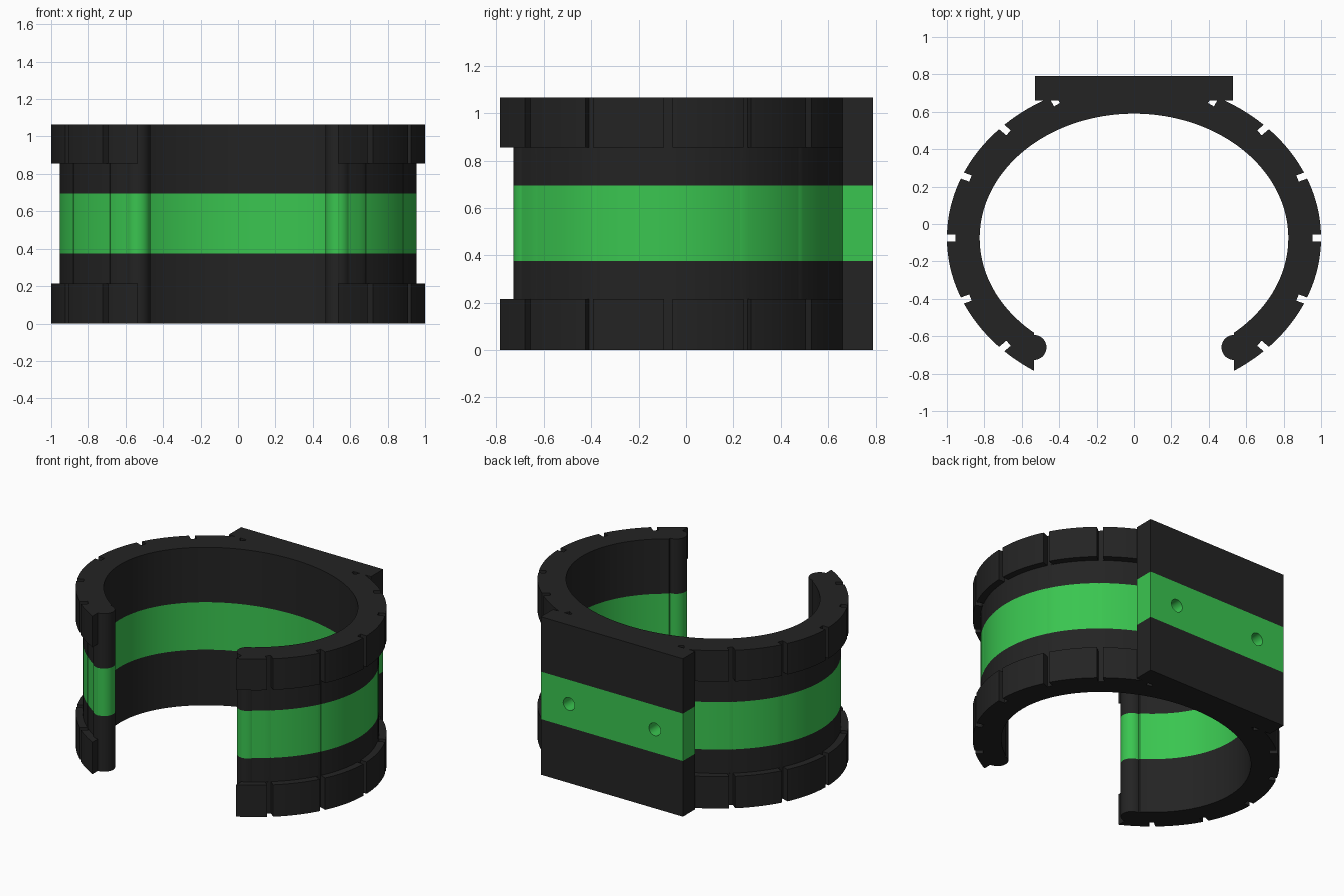
import bpy, bmesh
from math import cos, sin, pi, acos, radians, hypot

if "Cube" in bpy.data.objects:
    bpy.data.objects.remove(bpy.data.objects["Cube"])

H = 1.065            # total height
CY = -0.075          # centre of the oval
OUTER, MID, INNER = (1.0, 0.84), (0.955, 0.79), (0.825, 0.665)
GAP = 0.535          # half width of the front opening


def material(name, rgb):
    m = bpy.data.materials.new(name)
    m.use_nodes = True
    m.diffuse_color = (*rgb, 1)
    m.node_tree.nodes["Principled BSDF"].inputs["Base Color"].default_value = (*rgb, 1)
    return m


black = material("matte black", (0.017, 0.017, 0.017))
green = material("bright green", (0.042, 0.56, 0.08))


def arc(radii, half_gap, n=120):
    """Oval arc that runs round the back and stops at the front opening."""
    a = acos(half_gap / radii[0])
    ts = [-a + (pi + 2 * a) * i / n for i in range(n + 1)]
    return [(radii[0] * cos(t), CY + radii[1] * sin(t)) for t in ts]


def circle(cx, cy, r, n=32):
    return [(cx + r * cos(2 * pi * i / n), cy + r * sin(2 * pi * i / n)) for i in range(n)]


def prism(name, outline, z0, z1):
    """Extrude a flat outline from z0 to z1."""
    bm = bmesh.new()
    face = bm.faces.new([bm.verts.new((x, y, z0)) for x, y in outline])
    ext = bmesh.ops.extrude_face_region(bm, geom=[face])["geom"]
    bmesh.ops.translate(bm, vec=(0, 0, z1 - z0),
                        verts=[v for v in ext if isinstance(v, bmesh.types.BMVert)])
    bmesh.ops.recalc_face_normals(bm, faces=bm.faces)
    me = bpy.data.meshes.new(name)
    bm.to_mesh(me)
    bm.free()
    ob = bpy.data.objects.new(name, me)
    bpy.context.collection.objects.link(ob)
    return ob


def combine(target, tool, operation):
    """Apply a boolean and discard the tool."""
    mod = target.modifiers.new("cut", "BOOLEAN")
    mod.operation, mod.solver, mod.object = operation, "EXACT", tool
    bpy.context.view_layer.objects.active = target
    bpy.ops.object.modifier_apply(modifier=mod.name)
    bpy.data.objects.remove(tool)


# Open oval cuff
cuff = prism("cuff", arc(OUTER, GAP) + arc(INNER, GAP)[::-1], 0, H)

# Recessed band between the two rims
combine(cuff, prism("recess_cutter", arc((1.2, 1.04), 0.4) + arc(MID, 0.4)[::-1],
                    0.215, 0.855), "DIFFERENCE")

# Grip notches through both rims
for deg in range(-40, 221, 20):
    if deg in (80, 100):
        continue
    c, s = cos(radians(deg)), sin(radians(deg))
    near = 1 / hypot(c / MID[0], s / MID[1])
    box = [(r * c - w * s, CY + r * s + w * c)
           for r, w in ((near, -0.018), (1.2, -0.018), (1.2, 0.018), (near, 0.018))]
    combine(cuff, prism("notch_cutter", box, -0.1, H + 0.1), "DIFFERENCE")

# Rounded beads at the opening
for side in (-1, 1):
    combine(cuff, prism("bead", circle(side * GAP, -0.66, 0.067), 0, H), "UNION")

# Flat mounting plate on the back
plate = [(-0.53, 0.66), (0.53, 0.66), (0.53, 0.79), (-0.53, 0.79)]
combine(cuff, prism("plate", plate, 0, H), "UNION")

# Blind screw holes in the plate
for side in (-1, 1):
    hole = prism("hole_cutter", circle(0, 0, 0.043, 24), 0, 0.3)
    hole.rotation_euler = (-pi / 2, 0, 0)
    hole.location = (side * 0.32, 0.67, H / 2)
    bpy.context.view_layer.update()
    combine(cuff, hole, "DIFFERENCE")

# Green middle stripe: split the faces at its edges and colour by height
bm = bmesh.new()
bm.from_mesh(cuff.data)
for z in (0.375, 0.695):
    bmesh.ops.bisect_plane(bm, geom=bm.verts[:] + bm.edges[:] + bm.faces[:],
                           plane_co=(0, 0, z), plane_no=(0, 0, 1))
for f in bm.faces:
    f.material_index = int(0.375 < f.calc_center_bounds().z < 0.695)
cuff.data.materials.clear()
cuff.data.materials.append(black)
cuff.data.materials.append(green)
bm.to_mesh(cuff.data)
bm.free()

# Smooth curves, crisp edges
bpy.ops.object.select_all(action="DESELECT")
cuff.select_set(True)
bpy.context.view_layer.objects.active = cuff
bpy.ops.object.shade_smooth_by_angle(angle=radians(25))
